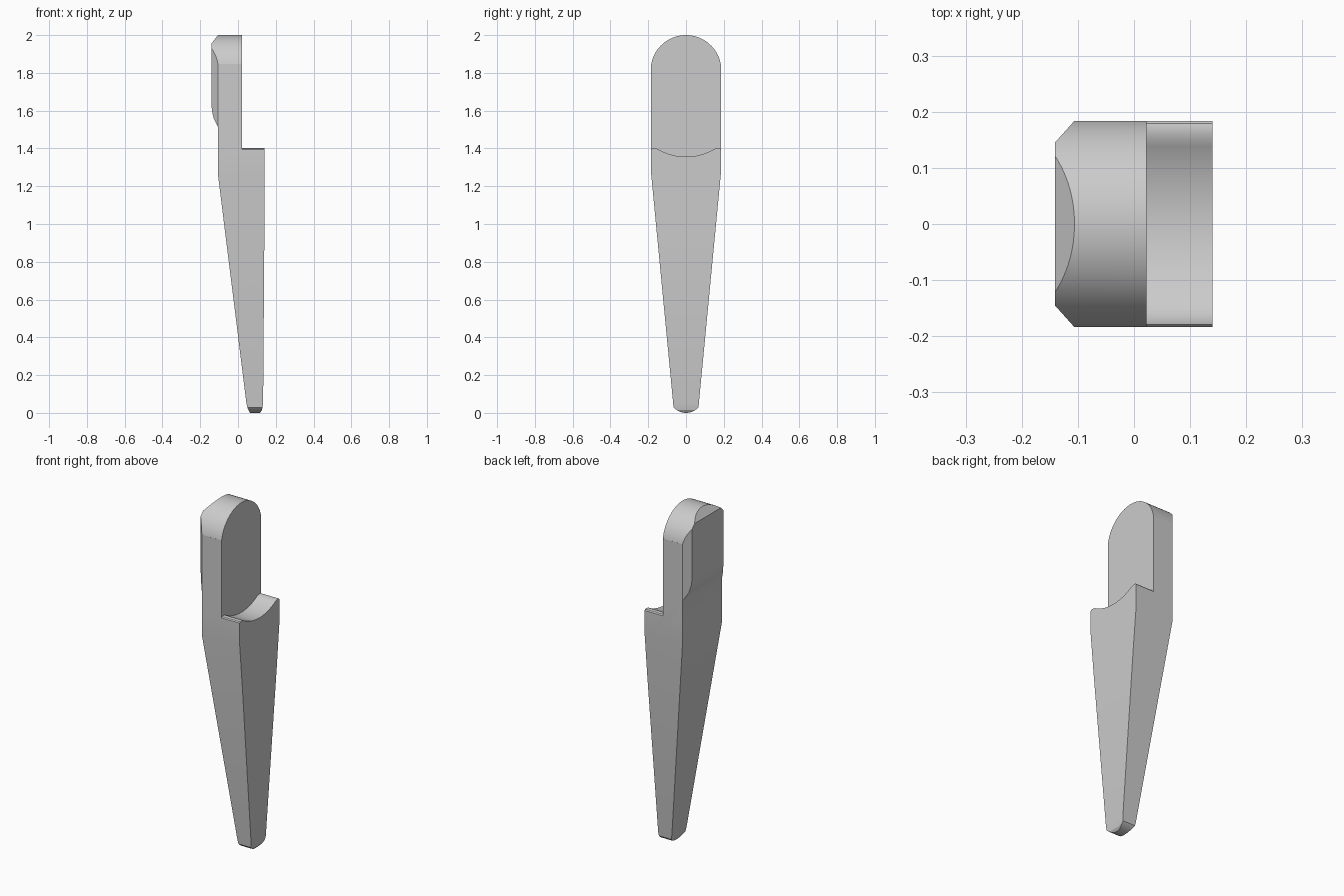
import bpy
import bmesh
from math import sin, cos, asin, pi, radians
from mathutils import Vector

cube = bpy.data.objects.get("Cube")
if cube:
    bpy.data.objects.remove(cube)

grey = bpy.data.materials.new("plain grey")
grey.use_nodes = True
colour = (0.6, 0.6, 0.6, 1)
grey.diffuse_color = colour
grey.node_tree.nodes["Principled BSDF"].inputs["Base Color"].default_value = colour


def prism(name, points, axis, start, end):
    """Extrude a closed profile of 2D points along one axis."""
    place = {"x": lambda a, b: (start, a, b),
             "y": lambda a, b: (a, start, b),
             "z": lambda a, b: (a, b, start)}[axis]
    step = Vector([(end - start) * (axis == c) for c in "xyz"])
    bm = bmesh.new()
    face = bm.faces.new([bm.verts.new(place(*p)) for p in points])
    made = bmesh.ops.extrude_face_region(bm, geom=[face])["geom"]
    bmesh.ops.translate(bm, vec=step, verts=[v for v in made if isinstance(v, bmesh.types.BMVert)])
    bmesh.ops.recalc_face_normals(bm, faces=bm.faces)
    mesh = bpy.data.meshes.new(name)
    bm.to_mesh(mesh)
    bm.free()
    mesh.materials.append(grey)
    obj = bpy.data.objects.new(name, mesh)
    bpy.context.collection.objects.link(obj)
    return obj


def carve(target, tool, operation):
    """Apply a boolean and discard the tool."""
    mod = target.modifiers.new("carve", "BOOLEAN")
    mod.object, mod.operation, mod.solver = tool, operation, "EXACT"
    bpy.context.view_layer.objects.active = target
    bpy.ops.object.modifier_apply(modifier=mod.name)
    bpy.data.objects.remove(tool)


def arc(cy, cz, radius, a0, a1, steps):
    return [(cy + radius * cos(a0 + (a1 - a0) * i / steps),
             cz + radius * sin(a0 + (a1 - a0) * i / steps)) for i in range(steps + 1)]


# Broad outline: round head, straight shoulders, tapered leg with a rounded toe
W, TOE = 0.184, 0.066
head_r = 0.187
a = asin((1.848 - (2 - head_r)) / head_r)
head = arc(0, 2 - head_r, head_r, a, pi - a, 48)
toe_r = 0.088
t = asin(TOE / toe_r)
toe = arc(0, toe_r, toe_r, -pi / 2 - t, -pi / 2 + t, 16)
outline = head + [(-W, 1.848), (-W, 1.26)] + toe + [(W, 1.26), (W, 1.848)]
peg = prism("peg_body", outline, "x", -0.3, 0.3)

# Edge-on profile: sloped back, raised pad on the head, blunt toe
side = [(-0.106, 1.26), (0.044, 0.055), (0.05, 0.025), (0.064, 0), (0.116, 0),
        (0.127, 0.014), (0.133, 0.05), (0.14, 1.0), (0.14, 2.1), (-0.03, 2.1),
        (-0.106, 2.0), (-0.141, 1.955), (-0.141, 1.64), (-0.138, 1.6),
        (-0.129, 1.56), (-0.106, 1.515)]
carve(peg, prism("side_profile", side, "y", -0.4, 0.4), "INTERSECT")

# Bevels down both sides of the raised pad
for s in (-1, 1):
    wedge = [(-0.141 - 0.035, s * (0.145 - 0.039)), (-0.106, s * W),
             (-0.106, s * 0.3), (-0.176, s * 0.3)]
    carve(peg, prism("pad_bevel", wedge, "z", 1.4, 2.2), "DIFFERENCE")

# Ledge cut with a hollow floor and rounded lips
dip_r = 0.29
d = asin(0.15 / dip_r)
floor = arc(0, 1.356 + dip_r, dip_r, -pi / 2 - d, -pi / 2 + d, 24)
lip = [(0.16, 1.4), (0.17, 1.402), (0.179, 1.4), (W, 1.394), (0.2, 1.37)]
ledge = [(-y, z) for y, z in reversed(lip)] + floor + lip + [(0.2, 2.2), (-0.2, 2.2)]
carve(peg, prism("ledge_cut", ledge, "x", 0.022, 0.5), "DIFFERENCE")

# Smooth rounded surfaces, crisp edges
bpy.ops.object.select_all(action="DESELECT")
peg.select_set(True)
bpy.context.view_layer.objects.active = peg
bpy.ops.object.shade_smooth_by_angle(angle=radians(28))
